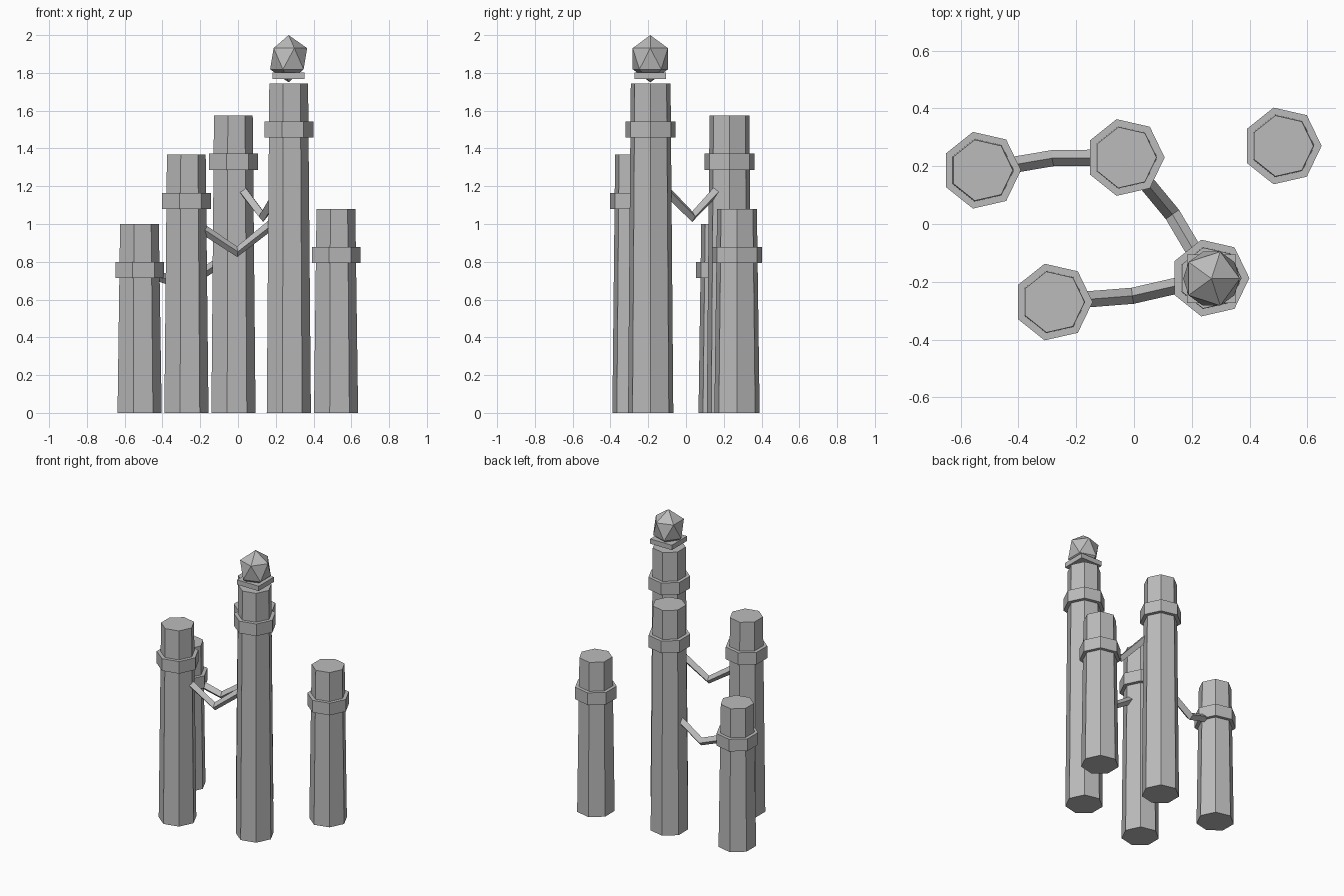
import bpy, bmesh
from math import cos, sin, tau
from mathutils import Vector

cube = bpy.data.objects.get("Cube")
if cube:
    bpy.data.objects.remove(cube, do_unlink=True)

GREY = (0.5, 0.5, 0.5, 1.0)
stone = bpy.data.materials.new("plain_grey")
stone.use_nodes = True
stone.diffuse_color = GREY
stone.node_tree.nodes["Principled BSDF"].inputs["Base Color"].default_value = GREY


def ring(bm, sides, radius, z, centre, turn=0.0):
    """Regular polygon of vertices with the first corner on +x."""
    return [bm.verts.new((centre[0] + radius * cos(turn + tau * i / sides),
                          centre[1] + radius * sin(turn + tau * i / sides), z))
            for i in range(sides)]


def finish(name, bm):
    bmesh.ops.recalc_face_normals(bm, faces=bm.faces)
    mesh = bpy.data.meshes.new(name)
    bm.to_mesh(mesh)
    bm.free()
    mesh.materials.append(stone)
    obj = bpy.data.objects.new(name, mesh)
    bpy.context.collection.objects.link(obj)
    return obj


def prism(name, centre, sides, r_low, r_high, z_low, z_high, turn=0.0):
    bm = bmesh.new()
    low = ring(bm, sides, r_low, z_low, centre, turn)
    high = ring(bm, sides, r_high, z_high, centre, turn)
    bm.faces.new(low[::-1])
    bm.faces.new(high)
    for i in range(sides):
        j = (i + 1) % sides
        bm.faces.new((low[i], low[j], high[j], high[i]))
    return finish(name, bm)


# Seven-sided tapered posts with a collar near the top: x, y, height
posts = {
    "right_back": (-0.527, 0.186, 1.0),
    "right_front": (-0.279, -0.27, 1.367),
    "middle_back": (-0.03, 0.23, 1.574),
    "tall_front": (0.263, -0.187, 1.744),
    "left_back": (0.513, 0.27, 1.08),
}
for name, (x, y, top) in posts.items():
    prism(name + "_post", (x, y), 7, 0.123, 0.108, 0, top)
    prism(name + "_collar", (x, y), 7, 0.136, 0.136, top - 0.287, top - 0.202)


# Sagging beams between neighbouring posts, bowed slightly to one side
def beam(name, start, end, z_start, z_mid, z_end):
    a = Vector((*posts[start][:2], z_start))
    b = Vector((*posts[end][:2], z_end))
    side = Vector((b.y - a.y, a.x - b.x, 0)).normalized()
    mid = (a + b) / 2 + side * 0.02
    mid.z = z_mid
    curve = bpy.data.curves.new(name, "CURVE")
    curve.dimensions = "3D"
    curve.bevel_depth = 0.028
    curve.bevel_resolution = 0
    curve.twist_mode = "Z_UP"
    curve.use_fill_caps = True
    spline = curve.splines.new("POLY")
    spline.points.add(2)
    for point, co in zip(spline.points, (a, mid, b)):
        point.co = (*co, 1)
    helper = bpy.data.objects.new(name + "_path", curve)
    bpy.context.collection.objects.link(helper)
    bpy.context.view_layer.update()
    depsgraph = bpy.context.evaluated_depsgraph_get()
    mesh = bpy.data.meshes.new_from_object(helper.evaluated_get(depsgraph))
    bpy.data.objects.remove(helper, do_unlink=True)
    bm = bmesh.new()
    bm.from_mesh(mesh)
    for face in bm.faces:
        face.smooth = False
        face.material_index = 0
    bpy.data.meshes.remove(mesh)
    finish(name, bm)


beam("front_beam", "right_front", "tall_front", 1.035, 0.853, 1.065)
beam("middle_beam", "tall_front", "middle_back", 1.26, 1.039, 1.25)
beam("back_beam", "middle_back", "right_back", 0.845, 0.674, 0.76)

# Square plate and faceted gem above the tallest post
peak = (0.268, -0.189)
prism("gem_plate", peak, 4, 0.119, 0.119, 1.767, 1.801, tau / 8)

bm = bmesh.new()
ring(bm, 5, 0.098, 1.931, peak)
ring(bm, 5, 0.098, 1.819, peak, tau / 10)
for z in (1.75, 2.0):
    bm.verts.new((*peak, z))
bmesh.ops.convex_hull(bm, input=bm.verts)
finish("gem", bm)
